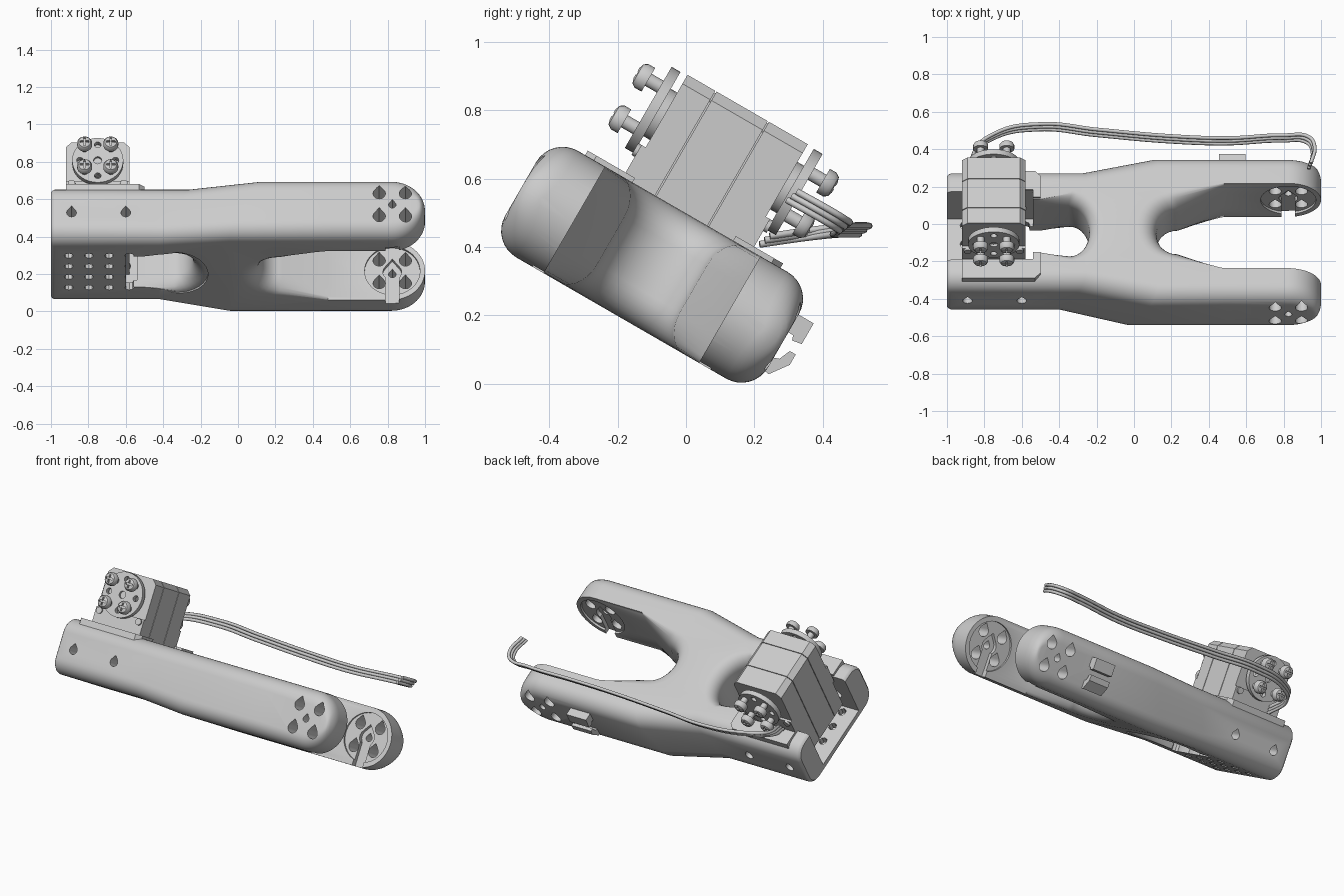
import bpy, bmesh, math
from math import sin, cos, pi, sqrt, radians
from mathutils import Matrix, Vector

if "Cube" in bpy.data.objects:
    bpy.data.objects.remove(bpy.data.objects["Cube"])

TILT = radians(-30)
ORIGIN = Matrix.Rotation(TILT, 3, 'X') @ Vector((0, -0.26, 0))
VC = 0.252           # mid height of the arm in its own frame
HUB_X, SERVO_X, SERVO_Y = 0.825, -0.75, 0.015

grey = bpy.data.materials.new("plain grey")
grey.use_nodes = True
grey.diffuse_color = (0.6, 0.6, 0.6, 1)
grey.node_tree.nodes["Principled BSDF"].inputs["Base Color"].default_value = (0.6, 0.6, 0.6, 1)


def loft(bm, rings):
    """Skin a list of equal-length rings and cap both ends."""
    vs = [[bm.verts.new(p) for p in ring] for ring in rings]
    n = len(vs[0])
    for a, b in zip(vs, vs[1:]):
        for i in range(n):
            bm.faces.new((a[i], a[(i + 1) % n], b[(i + 1) % n], b[i]))
    bm.faces.new(vs[0])
    bm.faces.new(vs[-1])


def prism_y(bm, pts, y0, y1):
    loft(bm, [[(x, y, z) for x, z in pts] for y in (y0, y1)])


def prism_x(bm, pts, x0, x1):
    loft(bm, [[(x, y, z) for y, z in pts] for x in (x0, x1)])


def box(bm, x0, x1, y0, y1, z0, z1):
    prism_y(bm, [(x0, z0), (x1, z0), (x1, z1), (x0, z1)], y0, y1)


def circle(x, z, r, n=24):
    return [(x + r * cos(2 * pi * i / n), z + r * sin(2 * pi * i / n)) for i in range(n)]


def teardrop(x, z, r):
    arc = [radians(135 + 270 * i / 14) for i in range(15)]
    return [(x + r * cos(a), z + r * sin(a)) for a in arc] + [(x, z + r * 1.6)]


def square(x, z, d):
    return [(x + i * d, z + j * d) for i in (-1, 1) for j in (-1, 1)]


def finish(name, bm, tilted=True):
    bmesh.ops.recalc_face_normals(bm, faces=bm.faces)
    me = bpy.data.meshes.new(name)
    bm.to_mesh(me)
    bm.free()
    me.materials.append(grey)
    ob = bpy.data.objects.new(name, me)
    bpy.context.collection.objects.link(ob)
    if tilted:
        ob.rotation_euler.x = TILT
        ob.location = ORIGIN
    return ob


def activate(ob):
    bpy.ops.object.select_all(action='DESELECT')
    ob.select_set(True)
    bpy.context.view_layer.objects.active = ob


def cut(ob, bm):
    cutter = finish("cutter", bm)
    activate(ob)
    mod = ob.modifiers.new("cut", 'BOOLEAN')
    mod.operation, mod.solver, mod.object = 'DIFFERENCE', 'EXACT', cutter
    bpy.ops.object.modifier_apply(modifier=mod.name)
    bpy.data.objects.remove(cutter)


def smooth(ob, angle=35):
    activate(ob)
    bpy.ops.object.shade_smooth_by_angle(angle=radians(angle))


# Arm: rounded-rectangle sections lofted along x
def section(x, w, z0, z1, r, skew=0.0):
    ring = []
    for k, (sy, sz) in enumerate(((1, 1), (-1, 1), (-1, -1), (1, -1))):
        for i in range(9):
            a = (k + i / 8) * pi / 2
            y = sy * (w - r) + r * cos(a)
            z = (z1 - r if sz > 0 else z0 + r) + r * sin(a)
            ring.append((x + skew * (z - VC) / 0.18, y, z))
    return ring


R = 0.09
rings = [section(-1, 0.345, 0.11, 0.417, 0.075),
         section(-0.99, 0.357, 0.098, 0.429, R),
         section(-0.98, 0.36, 0.095, 0.432, R),
         section(-0.345, 0.36, 0.095, 0.432, R, 0.09),
         section(0.04, 0.444, 0.072, 0.432, R, 0.09),
         section(0.5, 0.444, 0.072, 0.432, R)]
for i in range(15):
    t = radians(i * 86 / 14)
    h = 0.18 * cos(t)
    r = min(R, h * 0.98)
    rings.append(section(0.82 + 0.18 * sin(t), 0.444 - (R - r) * 0.8, VC - h, VC + h, r))
bm = bmesh.new()
loft(bm, rings)
arm = finish("arm", bm)


# Slots at both ends of the arm, their inner ends flared into a soft waist
def slot(x_open, x_bend, w_open, x_arc, w_arc, tip, z0, z1, r):
    s = 1 if tip > x_arc else -1
    layers = [-0.1] + [z0 + r * (1 - cos(i * pi / 14)) for i in range(8)]
    layers += [z1 - (z - z0) for z in reversed(layers[1:])] + [0.6]
    rings = []
    for z in layers:
        d = min(max(min(z - z0, z1 - z), 0), r)
        f = r - sqrt(r * r - (r - d) ** 2)
        half = [(x_open, w_open), (x_bend, w_open)]
        for i in range(9):
            a = i * pi / 16
            half.append((x_arc + (tip - x_arc) * sin(a) + s * f * (0.3 + 0.7 * sin(a)),
                         (w_arc + 0.7 * f) * cos(a)))
        rings.append([(x, y, z) for x, y in half] + [(x, -y, z) for x, y in half[-2::-1]])
    bm = bmesh.new()
    loft(bm, rings)
    return bm


cut(arm, slot(1.2, 0.48, 0.262, 0.24, 0.14, 0.12, 0.072, 0.432, 0.1))
cut(arm, slot(-0.6, -0.5, 0.165, -0.35, 0.16, -0.24, 0.092, 0.432, 0.08))

# Servo bay
bm = bmesh.new()
box(bm, -1.1, -0.54, -0.21, 0.21, 0.14, 0.8)
cut(arm, bm)

# Screw holes through the prongs and bay walls
bm = bmesh.new()
for x, z in square(HUB_X, VC, 0.07):
    prism_y(bm, teardrop(x, z, 0.033), -0.6, 0.6)
prism_y(bm, teardrop(HUB_X, VC, 0.02), -0.6, 0.6)
for x in (-0.89, -0.6):
    prism_y(bm, teardrop(x, VC, 0.026), -0.6, 0.6)
cut(arm, bm)

# Hub recess and keyed channel on the inner prong faces
bm = bmesh.new()
prism_y(bm, circle(HUB_X, VC, 0.148, 40), -0.275, 0.275)
cut(arm, bm)
bm = bmesh.new()
prism_y(bm, teardrop(HUB_X, VC, 0.05), -0.3, 0.3)
cut(arm, bm)
bm = bmesh.new()
box(bm, HUB_X - 0.036, HUB_X + 0.036, -0.3, 0.3, 0.06, VC)
cut(arm, bm)

# Grid of vents in the bay floor
bm = bmesh.new()
for i in range(4):
    for j in range(4):
        x, y = -0.905 + 0.108 * i, -0.17 + 0.113 * j
        loft(bm, [[(x + px, y + py, z) for px, py in circle(0, 0, 0.025, 8)] for z in (0.05, 0.2)])
cut(arm, bm)
smooth(arm)

# Raised pads beside the bay
for side, name in ((-1, "front_pad"), (1, "back_pad")):
    bm = bmesh.new()
    pts = [(-0.92, 0.215), (-0.54, 0.215), (-0.54, 0.17), (-0.5, 0.17), (-0.5, 0.3), (-0.53, 0.33), (-0.92, 0.33)]
    loft(bm, [[(x, side * y, z) for x, y in pts] for z in (0.38, 0.447)])
    finish(name, bm)


# Servo case: three chamfered slabs on a slightly smaller core
def case(bm, inset, d0, d1):
    w, z0, z1, c = 0.17 - inset, 0.2, 0.785 - inset, 0.03
    pts = [(-w, z0), (w, z0), (w, z1 - c), (w - c, z1), (c - w, z1), (-w, z1 - c)]
    prism_y(bm, [(SERVO_X + x, z) for x, z in pts], SERVO_Y + d0, SERVO_Y + d1)


bm = bmesh.new()
seams = (-0.205, -0.107, 0.07, 0.205)
for a, b in zip(seams, seams[1:]):
    case(bm, 0, a + 0.002, b - 0.002)
case(bm, 0.006, -0.2, 0.2)
finish("servo_case", bm)

# Flanges, horns and cross-head screws on both servo faces
HORN_Z = 0.645
for side, name in ((-1, "front"), (1, "back")):
    def at(d):
        return SERVO_Y + side * d
    bm = bmesh.new()
    box(bm, SERVO_X - 0.17, SERVO_X + 0.17, at(0.2), at(0.217), 0.4, 0.54)
    for x in (-0.14, 0.14):
        prism_y(bm, circle(SERVO_X + x, 0.52, 0.02, 16), at(0.21), at(0.228))
    smooth(finish(name + "_flange", bm))

    bm = bmesh.new()
    prism_y(bm, circle(SERVO_X, HORN_Z, 0.137, 40), at(0.225), at(0.255))
    horn = finish(name + "_horn", bm)
    bm = bmesh.new()
    for k in range(4):
        a = k * pi / 2
        prism_y(bm, circle(SERVO_X + 0.095 * cos(a), HORN_Z + 0.095 * sin(a), 0.018, 12), at(0.2), at(0.3))
    prism_y(bm, circle(SERVO_X, HORN_Z, 0.022, 16), at(0.24), at(0.3))
    cut(horn, bm)
    smooth(horn)
    bm = bmesh.new()
    prism_y(bm, circle(SERVO_X, HORN_Z, 0.08), at(0.19), at(0.23))
    smooth(finish(name + "_horn_hub", bm))

    for n, (x, z) in enumerate(square(SERVO_X, HORN_Z, 0.07)):
        bm = bmesh.new()
        profile = ((0.24, 0.02), (0.295, 0.02), (0.295, 0.04), (0.318, 0.04), (0.33, 0.032), (0.335, 0.018))
        loft(bm, [[(px, at(d), pz) for px, pz in circle(x, z, r, 20)] for d, r in profile])
        screw = finish(f"{name}_screw_{n + 1}", bm)
        for a, b in ((0.024, 0.005), (0.005, 0.024)):
            bm = bmesh.new()
            box(bm, x - a, x + a, at(0.322), at(0.36), z - b, z + b)
            cut(screw, bm)
        smooth(screw)

# Cable clips on the back prong
clips = {"upper_cable_clip": [(0.43, 0.28), (0.46, 0.28), (0.465, 0.265), (0.495, 0.27), (0.495, 0.34), (0.43, 0.34)],
         "lower_cable_clip": [(0.43, 0.15), (0.455, 0.145), (0.495, 0.2), (0.495, 0.235), (0.475, 0.235), (0.46, 0.2), (0.43, 0.19)]}
for name, pts in clips.items():
    bm = bmesh.new()
    prism_x(bm, pts, 0.455, 0.595)
    finish(name, bm)

# Three-strand cable
path = [(-0.84, 0.23, 0.42), (-0.86, 0.37, 0.44), (-0.75, 0.47, 0.45), (-0.5, 0.52, 0.45), (-0.2, 0.49, 0.45),
        (0.2, 0.455, 0.45), (0.5, 0.445, 0.45), (0.8, 0.46, 0.46), (0.93, 0.45, 0.47), (0.96, 0.4, 0.5), (0.94, 0.31, 0.55)]
for k in (-1, 0, 1):
    cu = bpy.data.curves.new("cable_strand", 'CURVE')
    cu.dimensions = '3D'
    cu.bevel_depth, cu.bevel_resolution, cu.use_fill_caps = 0.01, 2, True
    sp = cu.splines.new('BEZIER')
    sp.bezier_points.add(len(path) - 1)
    for bp, p in zip(sp.bezier_points, path):
        bp.co = Vector(p) + k * Vector((0.006, 0.015, 0.012))
        bp.handle_left_type = bp.handle_right_type = 'AUTO'
    cu.materials.append(grey)
    bpy.context.collection.objects.link(bpy.data.objects.new(f"cable_strand_{k + 2}", cu))
